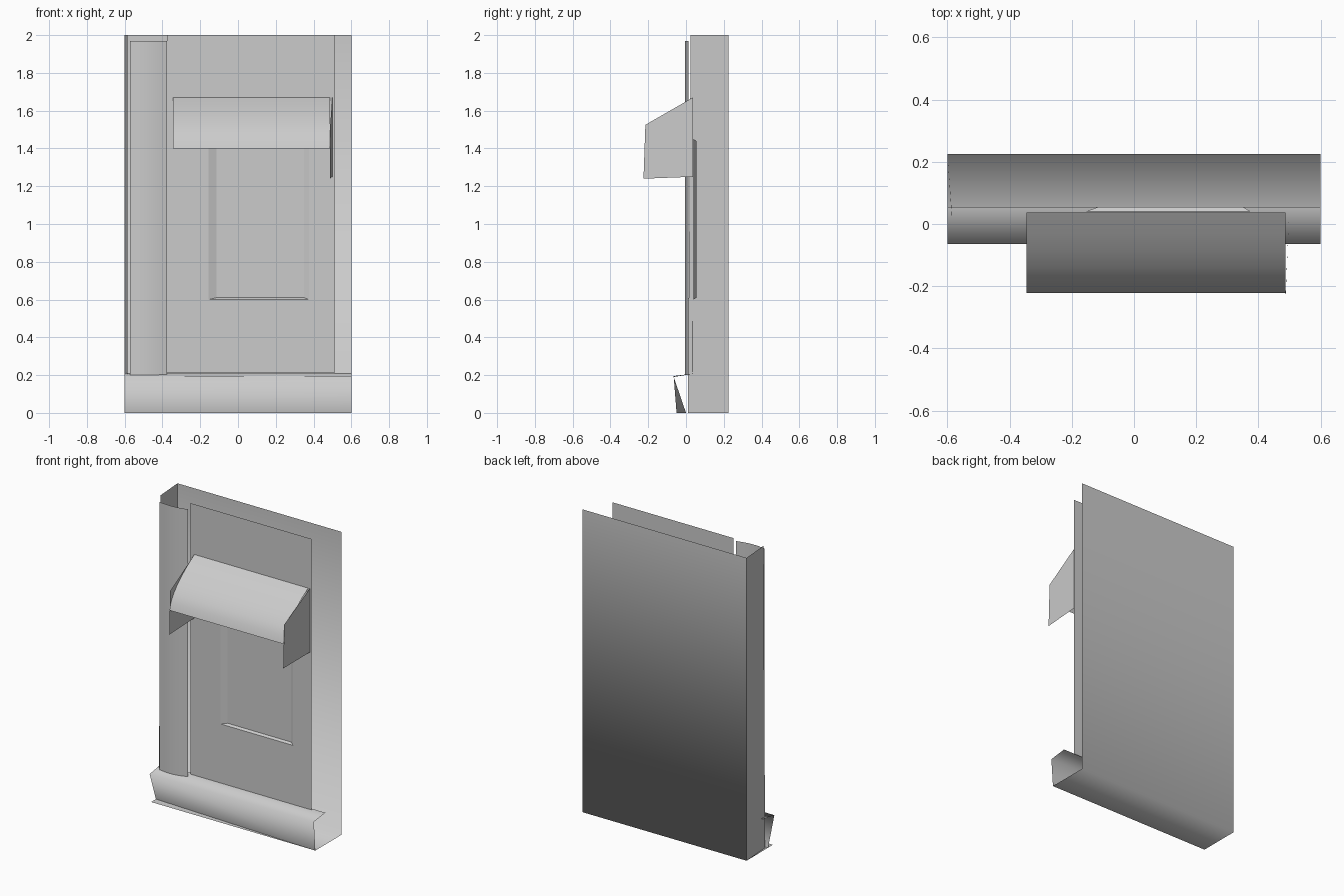
import bpy, math

if "Cube" in bpy.data.objects:
    bpy.data.objects.remove(bpy.data.objects["Cube"])


def make(name, verts, faces, smooth=False):
    """Create a mesh object from a few points."""
    me = bpy.data.meshes.new(name)
    me.from_pydata(verts, [], faces)
    me.polygons.foreach_set("use_smooth", [smooth] * len(faces))
    me.update()
    ob = bpy.data.objects.new(name, me)
    bpy.context.collection.objects.link(ob)
    return ob


def sheet(name, first, last, smooth=True):
    """Open sheet stretched between two matching rails of points."""
    n = len(first)
    faces = [(i, i + 1, n + i + 1, n + i) for i in range(n - 1)]
    return make(name, first + last, faces, smooth)


def across(profile, x0, x1):
    """Repeat a (y, z) profile at two x positions."""
    return [(x0, y, z) for y, z in profile], [(x1, y, z) for y, z in profile]


def rect(x0, x1, z0, z1, y):
    return [(x0, y, z0), (x1, y, z0), (x1, y, z1), (x0, y, z1)]


# Back and floor, one folded sheet
sheet("back_and_floor",
      *across([(0.225, 2.0), (0.225, 0.0), (-0.05, 0.0)], 0.6, -0.6))

# Left wall, leaning slightly inward to the front
sheet("left_wall", [(-0.6, 0.225, 0), (-0.6, 0.225, 2)],
      [(-0.585, 0.01, 0), (-0.585, 0.025, 2)])

# Kick board with ledge: the front is twisted, deeper at the left foot
sheet("kick_board",
      [(-0.6, 0.055, 0.21), (-0.6, -0.065, 0.19), (-0.6, 0.0, 0.0)],
      [(0.6, 0.055, 0.21), (0.6, -0.065, 0.195), (0.6, -0.05, 0.0)])

# Front panel with a window opening and its bevelled frame
outer = rect(-0.375, 0.51, 0.21, 2.0, 0.04)
hole = rect(-0.155, 0.375, 0.6, 1.45, 0.04)
inner = rect(-0.115, 0.35, 0.61, 1.44, 0.055)


def ring(a, b):
    return a + b, [(i, (i + 1) % 4, 4 + (i + 1) % 4, 4 + i) for i in range(4)]


make("front_panel", *ring(outer, hole))
make("window_frame", *ring(hole, inner))
make("window_pane", inner, [(0, 1, 2, 3)])

# Tall pillar sheet, slightly bowed to the front
bow = []
for i in range(9):
    t = i / 8
    bow.append((-0.573 + 0.198 * t, 0.012 * t - 0.012 * math.sin(math.pi * t)))
sheet("pillar", [(x, y, 0.2) for x, y in bow], [(x, y, 1.97) for x, y in bow])

# Curved hood over the window
hood = [(0.037, 1.67), (-0.03, 1.627), (-0.09, 1.582), (-0.14, 1.538),
        (-0.18, 1.492), (-0.207, 1.447), (-0.222, 1.4)]
sheet("hood", *across(hood, -0.345, 0.487))

# Side plates of the hood
side = [(0.037, 1.67), (-0.215, 1.525), (-0.225, 1.24), (0.037, 1.25)]
for name, x_back, x_front in (("left_hood_plate", -0.345, -0.345),
                              ("right_hood_plate", 0.499, 0.488)):
    make(name, [(x_back if y > 0 else x_front, y, z) for y, z in side],
         [(0, 1, 2, 3)])

# Small crooked flap below the window
make("flap", [(0.035, 0.036, 0.215), (0.225, 0.034, 0.225),
              (0.225, 0.036, 0.485), (0.02, 0.034, 0.49)], [(0, 1, 2, 3)])
